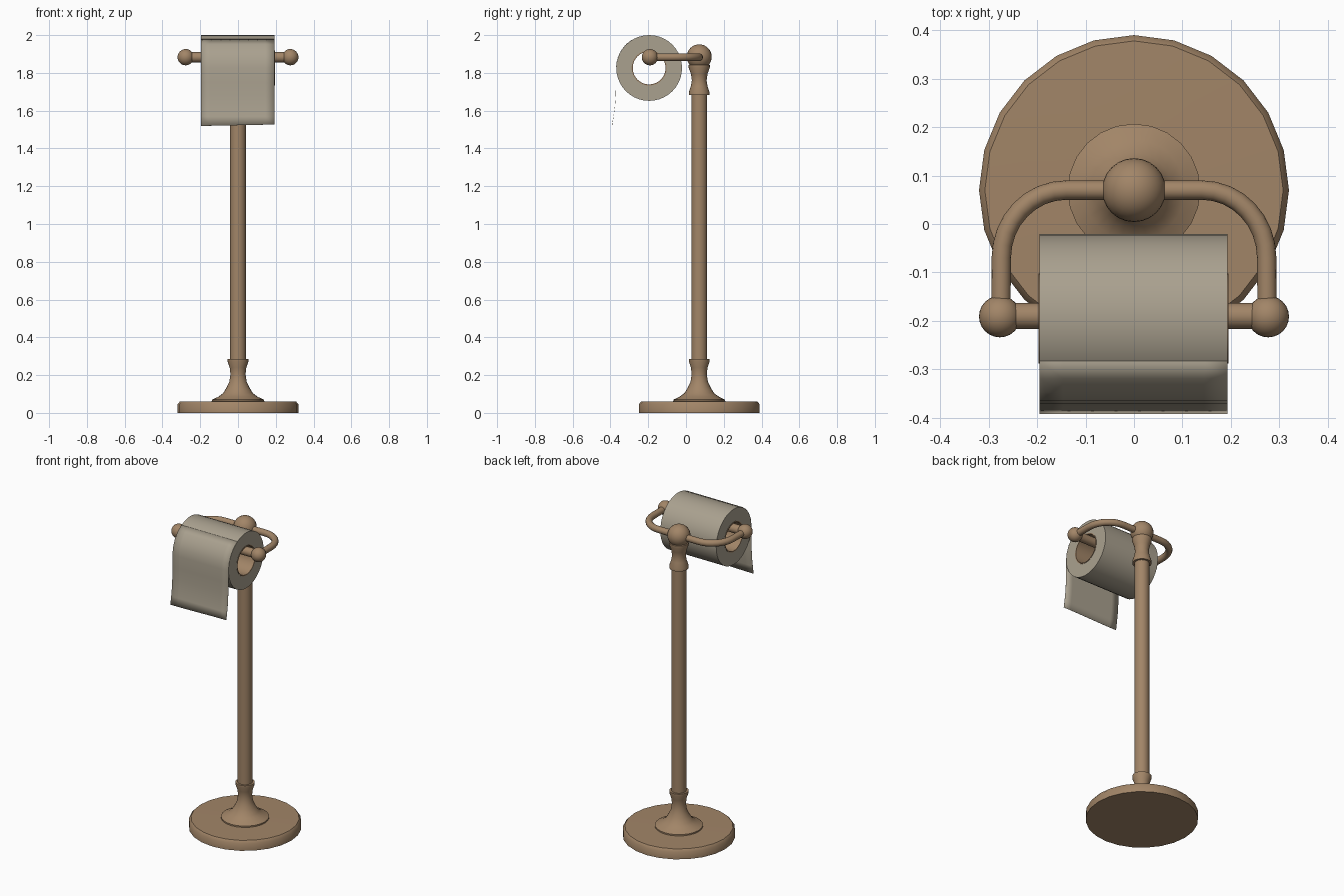
import bpy, bmesh, math
from mathutils import Vector

if "Cube" in bpy.data.objects:
    bpy.data.objects.remove(bpy.data.objects["Cube"])

POST_Y, ARM_Z = 0.07, 1.883
ROLL_Y, ROLL_Z = -0.195, 1.826


def material(name, rgb):
    m = bpy.data.materials.new(name)
    m.diffuse_color = (*rgb, 1)
    m.use_nodes = True
    m.node_tree.nodes["Principled BSDF"].inputs["Base Color"].default_value = m.diffuse_color
    return m


BRONZE = material("bronze", (0.36, 0.235, 0.137))
PAPER = material("paper", (0.40, 0.355, 0.275))


def finish(name, bm, mat, angle=40):
    bmesh.ops.recalc_face_normals(bm, faces=bm.faces)
    mesh = bpy.data.meshes.new(name)
    bm.to_mesh(mesh)
    bm.free()
    mesh.materials.append(mat)
    ob = bpy.data.objects.new(name, mesh)
    bpy.context.collection.objects.link(ob)
    bpy.ops.object.select_all(action='DESELECT')
    ob.select_set(True)
    bpy.context.view_layer.objects.active = ob
    bpy.ops.object.shade_smooth_by_angle(angle=math.radians(angle))
    return ob


def sweep(name, rings, mat, closed=False, caps=True):
    """Skin a list of rings of points."""
    bm = bmesh.new()
    vs = [[bm.verts.new(p) for p in r] for r in rings]
    n = len(vs[0])
    for i in range(len(vs) if closed else len(vs) - 1):
        a, b = vs[i], vs[(i + 1) % len(vs)]
        for j in range(n):
            k = (j + 1) % n
            bm.faces.new((a[j], a[k], b[k], b[j]))
    if caps and not closed:
        bm.faces.new(vs[0])
        bm.faces.new(vs[-1])
    return finish(name, bm, mat)


def lathe(name, profile, mat, n=24):
    """Turn (radius, z) pairs around the post axis."""
    ang = [math.tau * i / n for i in range(n)]
    return sweep(name, [[(r * math.sin(a), POST_Y + r * math.cos(a), z) for a in ang]
                        for r, z in profile], mat)


def x_turn(name, profile, y, z, mat, closed=False, n=40):
    """Turn (x, radius) pairs around an axis along x."""
    ang = [math.tau * i / n for i in range(n)]
    return sweep(name, [[(x, y + r * math.cos(a), z + r * math.sin(a)) for a in ang]
                        for x, r in profile], mat, closed)


def ball(name, loc, r):
    bm = bmesh.new()
    bmesh.ops.create_uvsphere(bm, u_segments=24, v_segments=16, radius=r)
    bmesh.ops.translate(bm, verts=bm.verts, vec=loc)
    return finish(name, bm, BRONZE)


# Base and post
lathe("base_disc", [(0.32, 0), (0.32, 0.045), (0.308, 0.06), (0.10, 0.062)], BRONZE)
lathe("base_foot", [(0.137, 0.058), (0.137, 0.07), (0.105, 0.085), (0.078, 0.105),
                    (0.06, 0.135), (0.046, 0.165), (0.04, 0.205), (0.044, 0.24),
                    (0.055, 0.272), (0.055, 0.285)], BRONZE)
lathe("post", [(0.042, 0.27), (0.042, 1.70)], BRONZE)
lathe("top_collar", [(0.055, 1.682), (0.055, 1.697), (0.044, 1.73), (0.039, 1.76),
                     (0.044, 1.795), (0.056, 1.828), (0.056, 1.842), (0.04, 1.85)], BRONZE)
ball("top_ball", (0, POST_Y, 1.885), 0.066)

# Curved arm: one half of the path, mirrored
half = [(0.0, POST_Y), (0.14, POST_Y)]
half += [(0.14 + 0.134 * math.sin(t), POST_Y - 0.14 + 0.14 * math.cos(t))
         for t in [math.pi / 2 * i / 8 for i in range(1, 9)]]
half.append((0.275, -0.19))
path = [Vector((-x, y, ARM_Z)) for x, y in reversed(half[1:])] + \
       [Vector((x, y, ARM_Z)) for x, y in half]
rings = []
for i, p in enumerate(path):
    d = (path[min(i + 1, len(path) - 1)] - path[max(i - 1, 0)]).normalized()
    side = d.cross(Vector((0, 0, 1)))
    rings.append([p + 0.02 * (side * math.cos(a) + Vector((0, 0, 1)) * math.sin(a))
                  for a in [math.tau * k / 16 for k in range(16)]])
sweep("arm", rings, BRONZE)

# Roller rod and end balls
x_turn("roller_rod", [(-0.275, 0.027), (0.275, 0.027)], -0.19, ARM_Z, BRONZE, n=20)
for s, side in ((-1, "left"), (1, "right")):
    ball(side + "_end_ball", (s * 0.277, -0.191, ARM_Z), 0.043)

# Paper roll and cardboard core
x_turn("paper_roll", [(-0.195, 0.092), (-0.195, 0.174), (0.193, 0.174), (0.193, 0.092)],
       ROLL_Y, ROLL_Z, PAPER, closed=True)
x_turn("roll_core", [(-0.197, 0.087), (-0.197, 0.093), (0.195, 0.093), (0.195, 0.087)],
       ROLL_Y, ROLL_Z, BRONZE, closed=True)

# Hanging sheet: follows the roll, then drops and swings forward
prof = [(ROLL_Y - 0.176 * math.cos(t), ROLL_Z + 0.176 * math.sin(t))
        for t in [math.radians(d) for d in (60, 45, 30, 15, 0)]]
prof += [(-0.371, 1.75), (-0.3725, 1.68), (-0.377, 1.62), (-0.384, 1.57), (-0.392, 1.523)]
bm = bmesh.new()
cols = 8
grid = []
for j, (y, z) in enumerate(prof):
    w = 0.003 if j == len(prof) - 1 else 0
    grid.append([bm.verts.new((-0.195 + 0.388 * i / cols, y,
                               z + w * math.sin(math.pi * (i / cols - 0.5)))) for i in range(cols + 1)])
for a, b in zip(grid, grid[1:]):
    for i in range(cols):
        bm.faces.new((a[i], a[i + 1], b[i + 1], b[i]))
sheet = finish("hanging_sheet", bm, PAPER)
mod = sheet.modifiers.new("thickness", 'SOLIDIFY')
mod.thickness = 0.001
